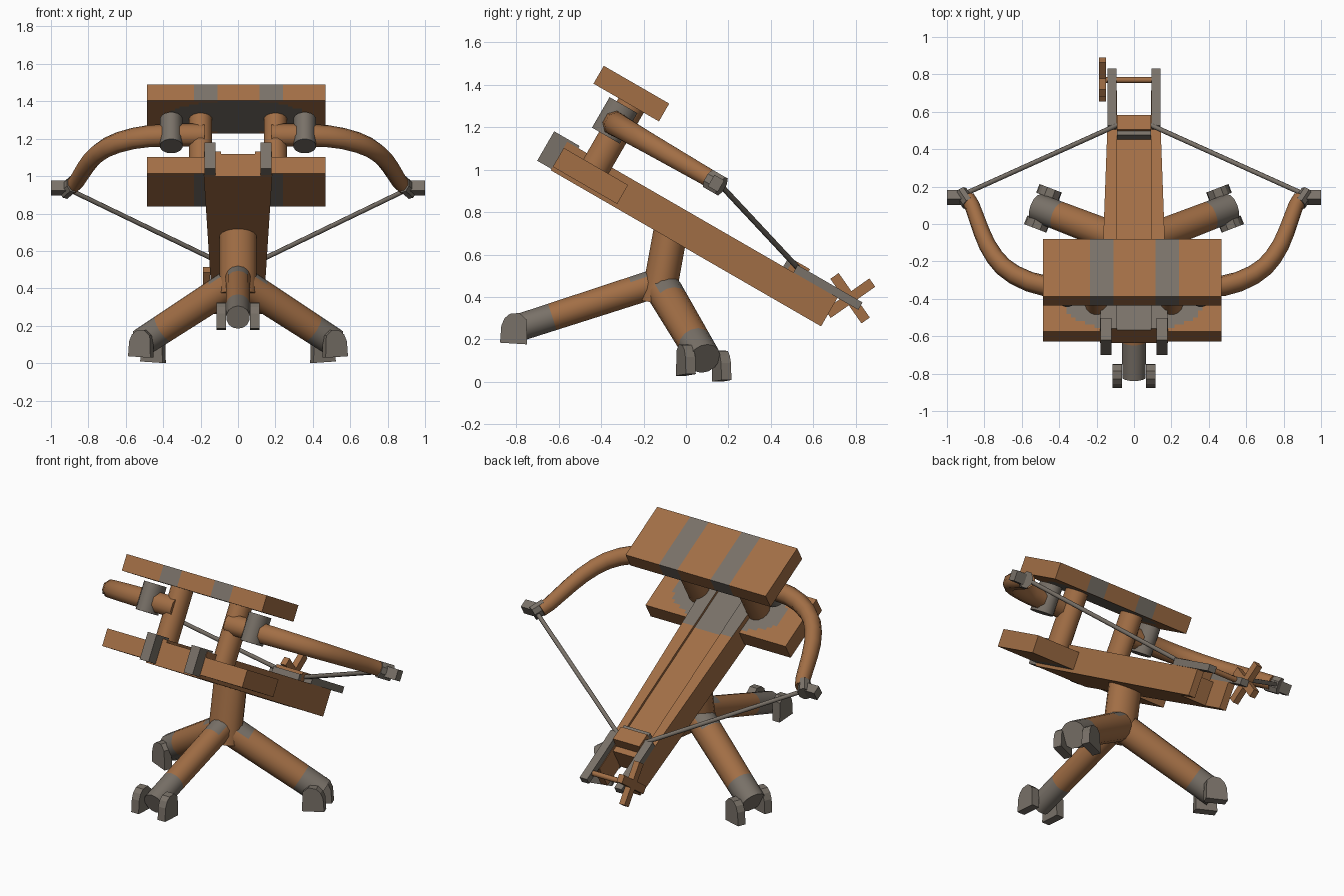
import bpy, bmesh, math
from mathutils import Matrix, Vector

if "Cube" in bpy.data.objects:
    bpy.data.objects.remove(bpy.data.objects["Cube"])

def material(name, col):
    m = bpy.data.materials.new(name)
    m.diffuse_color = (*col, 1)
    m.use_nodes = True
    m.node_tree.nodes["Principled BSDF"].inputs["Base Color"].default_value = m.diffuse_color
    return m

MATS = [material("brown wood", (0.36, 0.157, 0.06)), material("grey iron", (0.19, 0.165, 0.138))]
WOOD, IRON = 0, 1
TILT = Matrix.Rotation(math.radians(-30), 4, 'X')   # local y runs back along the stock, z is its normal
FLAT = Matrix.Identity(4)

def finish(name, bm, mat, frame, smooth=False):
    """mat is a material index, or a rule taking a face centre and normal."""
    bmesh.ops.recalc_face_normals(bm, faces=bm.faces)
    for f in bm.faces:
        f.material_index = mat(f.calc_center_median(), f.normal) if callable(mat) else mat
    bm.transform(frame)
    me = bpy.data.meshes.new(name)
    bm.to_mesh(me)
    bm.free()
    for m in MATS:
        me.materials.append(m)
    ob = bpy.data.objects.new(name, me)
    bpy.context.collection.objects.link(ob)
    if smooth:
        bpy.ops.object.select_all(action='DESELECT')
        ob.select_set(True)
        bpy.context.view_layer.objects.active = ob
        bpy.ops.object.shade_smooth_by_angle(angle=math.radians(50))
    return ob

def loft(name, rings, mat, frame=TILT, smooth=False):
    """Skin a list of equal-length point rings, with capped ends."""
    bm = bmesh.new()
    vs = [[bm.verts.new(p) for p in r] for r in rings]
    k = len(rings[0])
    for a, b in zip(vs, vs[1:]):
        for i in range(k):
            bm.faces.new((a[i], a[(i + 1) % k], b[(i + 1) % k], b[i]))
    bm.faces.new(vs[0])
    bm.faces.new(vs[-1])
    return finish(name, bm, mat, frame, smooth)

def beam(name, sections, mat, frame=TILT):
    """Beam along y from sections (y, x0, x1, z0, z1)."""
    return loft(name, [[(a, y, c), (b, y, c), (b, y, d), (a, y, d)] for y, a, b, c, d in sections], mat, frame)

def box(name, x0, x1, y0, y1, z0, z1, mat, frame=TILT):
    return beam(name, [(y0, x0, x1, z0, z1), (y1, x0, x1, z0, z1)], mat, frame)

def tube(name, pts, radii, mat, frame=TILT, sides=12, ref=(0, 0, 1), smooth=True):
    """Tube through points; radii are (sideways, upright) pairs."""
    pts = [Vector(p) for p in pts]
    rings = []
    for i, p in enumerate(pts):
        t = (pts[min(i + 1, len(pts) - 1)] - pts[max(i - 1, 0)]).normalized()
        s = t.cross(Vector(ref)).normalized()
        up = s.cross(t)
        a, b = radii[i]
        ang = [2 * math.pi * (k + .5) / sides for k in range(sides)]
        rings.append([p + s * a * math.cos(q) + up * b * math.sin(q) for q in ang])
    return loft(name, rings, mat, frame, smooth)

# two wide plates of the frame, with painted bands outside and a patch inside
def plate(name, y0, y1, z0, z1, outer, edges):
    bm = bmesh.new()
    bmesh.ops.create_cube(bm, size=1)
    for axis, cuts in ((0, 37), (1, 15)):
        es = [e for e in bm.edges if abs((e.verts[0].co - e.verts[1].co)[axis]) > .9]
        bmesh.ops.subdivide_edges(bm, edges=es, cuts=cuts, use_grid_fill=True)
    bm.transform(Matrix.Translation((-.01, (y0 + y1) / 2, (z0 + z1) / 2)) @ Matrix.Diagonal((.955, y1 - y0, z1 - z0, 1)))
    yc = (y0 + y1) / 2
    def rule(c, n):
        if n.z * outer < -.5:
            return IRON if (c.x / .37) ** 2 + ((c.y - yc) / .175) ** 2 < 1 else WOOD
        if n.z * outer > .5 or (edges and abs(n.y) > .5):
            return IRON if .105 < abs(c.x) < .237 else WOOD
        return WOOD
    finish(name, bm, rule, TILT)

plate("upper_plate", -1.08, -.724, .999, 1.096, 1, True)
plate("lower_plate", -1.05, -.70, .564, .667, -1, False)

# stock: central track, tapering side rails that fork at the rear
paint = lambda c, n: IRON if n.z > .5 and c.y < -.66 else WOOD
beam("track", [(y, -.092, .092, .545, .685) for y in (-1.05, -.64, .277)], paint)
for s, tag in ((-1, "left"), (1, "right")):
    beam(tag + "_rail", [(-1.05, s * .09, s * .183, .545, .70), (-.64, s * .09, s * .169, .545, .70),
                         (.42, s * .09, s * .135, .545, .70)], paint)
    box(tag + "_front_bracket", s * .12, s * .18, -1.128, -.99, .552, .712, IRON)
    box(tag + "_rear_bar", s * .093, s * .143, .18, .533, .70, .74, IRON)

    # uprights between the plates and iron sockets for the bow
    tube(tag + "_upright", [(s * .2, -.875, .62), (s * .2, -.875, 1.01)], [(.063, .07)] * 2, WOOD, ref=(0, 1, 0), sides=16)
    tube(tag + "_bow_socket", [(s * .357, -.907, .816), (s * .357, -.907, .982)], [(.061, .077)] * 2, IRON, ref=(0, 1, 0), sides=16)

    # curved bow arm
    path = [(.18, -.905), (.36, -.905), (.48, -.892), (.56, -.868), (.64, -.825), (.70, -.775), (.745, -.715),
            (.785, -.64), (.815, -.56), (.84, -.48), (.865, -.40), (.89, -.35)]
    radii = [(.058 - .018 * i / 11, .064 - .02 * i / 11) for i in range(12)]
    tube(tag + "_bow_arm", [(s * x, y, .886) for x, y in path], radii, WOOD, sides=8)
    # iron tip and string
    tube(tag + "_bow_tip", [(s * .885, -.385, .882), (s * .925, -.315, .882)], [(.036, .05)] * 2, IRON, sides=8, smooth=False)
    box(tag + "_bow_nock", s * .92, s * 1.0, -.372, -.318, .85, .912, IRON)
    tube(tag + "_string", [(s * .905, -.325, .885), (s * .09, .19, .728)], [(.013, .013)] * 2, IRON, sides=8)

# string slider, winch axle and cross handle
box("slider", -.09, .09, .15, .24, .68, .752, WOOD)
box("slider_plate", -.09, .09, .125, .15, .68, .735, IRON)
tube("winch_axle", [(-.16, .472, .722), (.12, .472, .722)], [(.016, .016)] * 2, WOOD, sides=10)
for k, deg in enumerate((-25, 65)):
    turn = TILT @ Matrix.Translation((0, .472, .728)) @ Matrix.Rotation(math.radians(deg), 4, 'X')
    box("handle_bar_%d" % (k + 1), -.187, -.15, -.128, .128, -.024, .024, WOOD, turn)

# stand column
tube("column", [(0, -.135, .37), (0, -.06, .78)], [(.1, .082), (.1, .082)], WOOD, FLAT, sides=16, ref=(0, 1, 0))

# three legs with iron ends, each carrying a pair of hoof plates
def leg(name, start, end, foot, r0, r1, split, drop):
    a, b = Vector(start), Vector(end)
    ts = (0, .16, split, 1)
    length = (b - a).length
    axis = (b - a) / length
    def rule(c, n):
        t = (c - a).dot(axis) / length
        return IRON if t > split or (t < .16 and n.z > .6) else WOOD
    tube(name, [a.lerp(b, t) for t in ts], [(r0 + (r1 - r0) * t,) * 2 for t in ts], rule, FLAT, sides=14)
    h = Vector((axis.x, axis.y, 0)).normalized()
    side = Vector((-h.y, h.x, 0))
    profile = [(-.062, -.078), (.066, -.07), (.06, .01), (.045, .045), (.02, .066), (-.025, .07), (-.058, .04)]
    for k in (-1, 1):
        c = Vector(foot) + side * k * .09 + Vector((0, 0, drop * k))
        rings = [[c + side * w + h * p + Vector((0, 0, q)) for p, q in profile] for w in (-.025, .025)]
        loft("%s_hoof_%s" % (name, "a" if k < 0 else "b"), rings, IRON, FLAT)

leg("front_leg", (0, -.14, .465), (0, -.82, .245), (0, -.81, .255), .068, .064, .72, 0)
leg("rear_right_leg", (.03, -.10, .425), (.515, .087, .11), (.485, .083, .093), .085, .078, .76, -.014)
leg("rear_left_leg", (-.03, -.10, .425), (-.515, .087, .11), (-.485, .083, .093), .085, .078, .76, .014)
